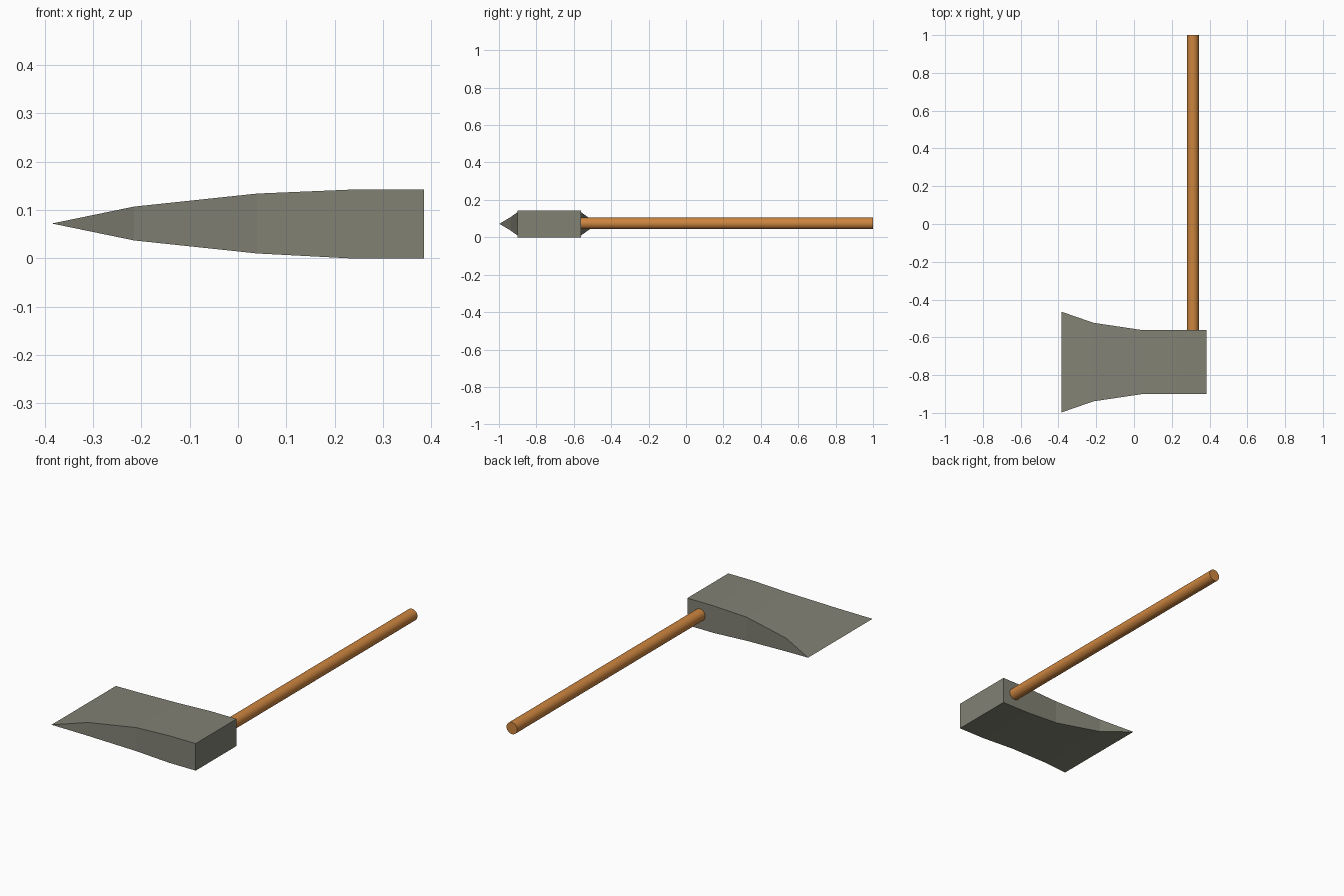
import bpy, bmesh, math
from mathutils import Matrix

if "Cube" in bpy.data.objects:
    bpy.data.objects.remove(bpy.data.objects["Cube"])


def material(name, rgb):
    m = bpy.data.materials.new(name)
    m.diffuse_color = (*rgb, 1)
    m.use_nodes = True
    m.node_tree.nodes["Principled BSDF"].inputs["Base Color"].default_value = m.diffuse_color
    return m


def make_object(name, bm, mat):
    bmesh.ops.recalc_face_normals(bm, faces=bm.faces)
    mesh = bpy.data.meshes.new(name)
    bm.to_mesh(mesh)
    bm.free()
    mesh.materials.append(mat)
    ob = bpy.data.objects.new(name, mesh)
    bpy.context.collection.objects.link(ob)
    return ob


steel = material("grey steel", (0.22, 0.22, 0.175))
wood = material("orange wood", (0.61, 0.235, 0.05))

# Axe head: rectangular sections lofted from the poll to the sharp blade edge
MID_Y, MID_Z = -0.731, 0.072
sections = [  # x, half width in y, z low, z high
    (0.385, 0.170, 0.0, 0.142),
    (0.230, 0.170, 0.0, 0.142),
    (0.040, 0.170, 0.010, 0.134),
    (-0.215, 0.208, 0.037, 0.107),
]
bm = bmesh.new()
rings = [[bm.verts.new((x, MID_Y + sy * w, z)) for sy, z in
          ((-1, lo), (1, lo), (1, hi), (-1, hi))] for x, w, lo, hi in sections]
bm.faces.new(rings[0])
for a, b in zip(rings, rings[1:]):
    for i in range(4):
        j = (i + 1) % 4
        bm.faces.new((a[i], a[j], b[j], b[i]))
# Blade edge
e0, e1 = (bm.verts.new((-0.385, MID_Y + s * 0.267, MID_Z)) for s in (-1, 1))
r = rings[-1]
bm.faces.new((r[0], r[1], e1, e0))
bm.faces.new((r[2], r[3], e0, e1))
bm.faces.new((r[1], r[2], e1))
bm.faces.new((r[3], r[0], e0))
make_object("axe_head", bm, steel)

# Handle: round rod butting into the side of the head
y0, y1 = -0.565, 1.0
bm = bmesh.new()
bmesh.ops.create_cone(
    bm, cap_ends=True, segments=32, radius1=0.031, radius2=0.031, depth=y1 - y0,
    matrix=Matrix.Translation((0.312, (y0 + y1) / 2, 0.074)) @ Matrix.Rotation(math.pi / 2, 4, 'X'))
handle = make_object("handle", bm, wood)
bpy.context.view_layer.objects.active = handle
handle.select_set(True)
bpy.ops.object.shade_smooth_by_angle(angle=math.radians(40))
